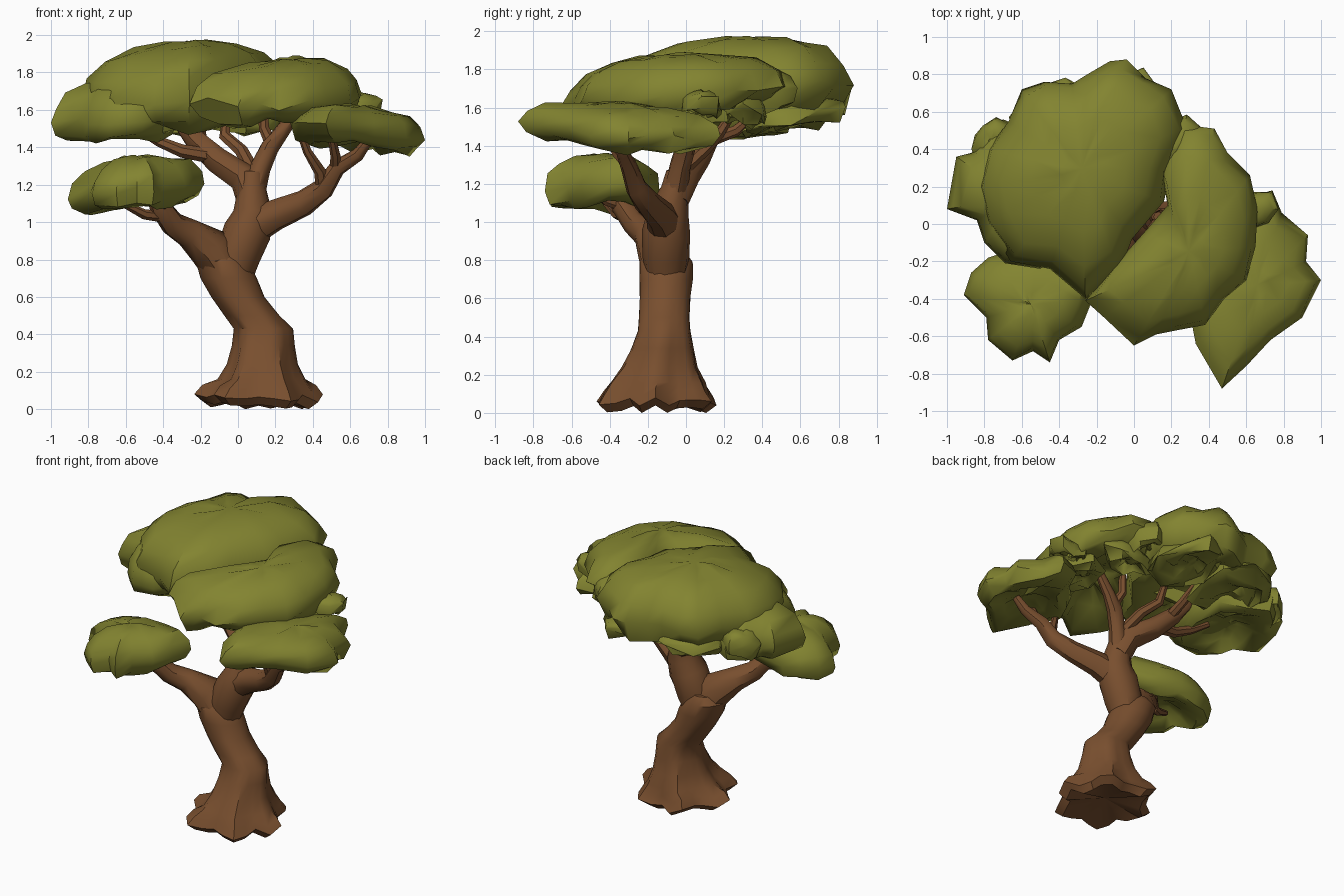
import bpy, bmesh, math, random
from mathutils import Vector

random.seed(4)


def material(name, rgb):
    m = bpy.data.materials.new(name)
    m.diffuse_color = (*rgb, 1)
    return m


LEAF = material("leaf green", (0.225, 0.23, 0.03))
BARK = material("bark brown", (0.19, 0.078, 0.028))


def jit(a):
    return random.uniform(-a, a)


def loft(name, rings, mat, angle, cap_lift=0):
    """Skin a list of equal-length vertex rings and close both ends."""
    bm = bmesh.new()
    vr = [[bm.verts.new(p) for p in r] for r in rings]
    n = len(vr[0])
    for a, b in zip(vr, vr[1:]):
        for i in range(n):
            j = (i + 1) % n
            bm.faces.new((a[i], a[j], b[j], b[i]))
    for r, lift in ((vr[0], cap_lift), (vr[-1], 0)):
        c = bm.verts.new(sum((v.co for v in r), Vector()) / n + Vector((0, 0, lift)))
        for i in range(n):
            bm.faces.new((r[i], r[(i + 1) % n], c))
    bmesh.ops.recalc_face_normals(bm, faces=bm.faces)
    me = bpy.data.meshes.new(name)
    bm.to_mesh(me)
    bm.free()
    me.materials.append(mat)
    ob = bpy.data.objects.new(name, me)
    bpy.context.collection.objects.link(ob)
    bpy.ops.object.select_all(action='DESELECT')
    ob.select_set(True)
    bpy.context.view_layer.objects.active = ob
    bpy.ops.object.shade_smooth_by_angle(angle=math.radians(angle))
    return ob


def limb(name, pts, sides=9):
    """Tapering tube through (x, y, z, radius) points."""
    P = [Vector(p[:3]) for p in pts]
    rings = []
    u = Vector((0, 1, 0))
    for i, p in enumerate(P):
        d = (P[min(i + 1, len(P) - 1)] - P[max(i - 1, 0)]).normalized()
        u = (u - d * u.dot(d)).normalized()
        w = d.cross(u)
        rings.append([p + (u * math.cos(t) + w * math.sin(t)) * pts[i][3] * (1 + jit(.06))
                      for t in (math.tau * k / sides for k in range(sides))])
    return loft(name, rings, BARK, 40)


# lens section: (radius fraction, height fraction), underside slightly hollowed
DOME = [(.25, .3), (.5, .2), (.74, .04), (.91, .12), (1, .38), (.94, .62),
        (.77, .83), (.5, .95), (.2, 1)]


def canopy(name, centre, z0, z1, tilt, outline, rough=.035):
    """Leafy pad: plan outline scaled through the lens section, then tilted."""
    cx, cy = centre
    mean = sum(math.hypot(x - cx, y - cy) for x, y in outline) / len(outline)
    rings = []
    for f, h in DOME:
        ring = []
        for x, y in outline:
            dx, dy = x - cx, y - cy
            d = math.hypot(dx, dy)
            r = d * f if f > .7 else f * (.6 * d + .4 * min(d, mean))
            r *= 1 if f > .95 else 1 + jit(.04)
            px, py = cx + dx / d * r, cy + dy / d * r
            z = z0 + (z1 - z0) * h + tilt[0] * (px - cx) + tilt[1] * (py - cy)
            ring.append((px, py, z + jit(rough if h < .4 else .012)))
        rings.append(ring)
    return loft(name, rings, LEAF, 50)


# trunk with root flare: (cx, cy, z, rx, ry, root lobe depth)
TRUNK = [(.11, -.16, .02, .26, .26, .14), (.11, -.16, .06, .31, .305, .15),
         (.115, -.16, .11, .275, .275, .14), (.125, -.15, .16, .22, .25, .1),
         (.13, -.14, .24, .18, .2, .07), (.135, -.125, .34, .16, .165, .05),
         (.135, -.115, .43, .155, .14, .04), (.075, -.115, .5, .145, .135, .03),
         (.0, -.11, .6, .14, .135, .02), (-.05, -.105, .7, .15, .14, 0),
         (-.085, -.105, .79, .14, .14, 0), (-.09, -.1, .84, .09, .1, 0)]
bump = [jit(.06) for k in range(24)]
drop = [jit(.025) for k in range(24)]
rings = []
for cx, cy, z, rx, ry, lobe in TRUNK:
    ring = []
    for k in range(24):
        t = math.tau * k / 24
        s = 1 + lobe * math.cos(6 * t + .3) + bump[k] * lobe * 5 + jit(.015)
        dz = drop[k] if z < .15 else 0
        ring.append((cx + rx * s * math.cos(t), cy + ry * s * math.sin(t), max(0, z + dz)))
    rings.append(ring)
loft("trunk", rings, BARK, 40, .06)

# main limbs
limb("upper_trunk", [(-.04, -.11, .68, .1), (.0, -.11, .82, .125), (.05, -.1, .95, .125),
                     (.08, -.09, 1.05, .105), (.075, -.06, 1.17, .075), (.08, -.04, 1.26, .06)], 12)
limb("low_left_limb", [(-.04, -.11, .7, .11), (-.15, -.14, .86, .115), (-.26, -.2, .94, .08),
                       (-.35, -.27, .99, .065), (-.42, -.34, 1.09, .055), (-.45, -.37, 1.18, .035)])
limb("right_limb", [(.06, -.1, .97, .1), (.2, -.14, 1.04, .08), (.35, -.2, 1.1, .07),
                    (.46, -.26, 1.18, .058), (.53, -.3, 1.29, .045), (.64, -.33, 1.36, .035),
                    (.7, -.35, 1.44, .025)])
limb("upper_left_limb", [(.075, -.06, 1.12, .08), (.03, -.01, 1.24, .078), (-.11, .06, 1.33, .07),
                         (-.23, .12, 1.44, .058), (-.3, .15, 1.53, .045), (-.33, .17, 1.6, .03)])
limb("upper_right_limb", [(.075, -.06, 1.14, .07), (.12, -.03, 1.29, .055), (.17, 0, 1.4, .052),
                          (.23, .02, 1.48, .04), (.32, .03, 1.6, .03)])

# twigs
for i, pts in enumerate([
        [(-.38, -.3, 1.03, .035), (-.5, -.36, 1.04, .028), (-.62, -.42, 1.1, .018)],
        [(-.42, -.33, 1.08, .03), (-.38, -.42, 1.11, .025), (-.34, -.48, 1.16, .015)],
        [(.45, -.25, 1.16, .04), (.44, -.3, 1.27, .033), (.37, -.36, 1.38, .025), (.34, -.38, 1.46, .02)],
        [(.52, -.29, 1.28, .03), (.52, -.36, 1.36, .028), (.5, -.42, 1.46, .02)],
        [(-.12, .06, 1.35, .045), (-.3, .04, 1.38, .035), (-.42, .06, 1.43, .03), (-.54, .1, 1.5, .02)],
        [(.09, -.04, 1.25, .04), (.02, .1, 1.38, .035), (-.07, .17, 1.46, .032), (-.06, .25, 1.58, .02)],
        [(.18, .0, 1.41, .035), (.14, .05, 1.5, .028), (.13, .04, 1.64, .025)],
        [(-.2, .1, 1.42, .035), (-.2, .26, 1.48, .03), (-.22, .38, 1.58, .02)]]):
    limb(f"twig_{i + 1}", pts, 7)

# leafy pads
canopy("low_left_foliage", (-.55, -.43), 1.06, 1.35, (.1, .0),
       [(-.22, -.4), (-.18, -.27), (-.36, -.18), (-.52, -.14), (-.66, -.14), (-.78, -.18), (-.87, -.26),
        (-.91, -.38), (-.79, -.5), (-.78, -.62), (-.65, -.73), (-.54, -.68), (-.45, -.74), (-.4, -.62),
        (-.28, -.55)], .02)
canopy("back_left_foliage", (-.28, .28), 1.5, 1.965, (.05, .04),
       [(.16, .12), (.2, .3), (.28, .52), (.2, .72), (.06, .78), (-.04, .88), (-.13, .87), (-.25, .8),
        (-.33, .75), (-.48, .76), (-.6, .72), (-.67, .55), (-.78, .4), (-.83, .2), (-.78, 0),
        (-.66, -.2), (-.45, -.24), (-.26, -.4), (-.08, -.26), (-.01, -.08)])
canopy("far_left_foliage", (-.64, .14), 1.42, 1.76, (.05, .02),
       [(-.32, .15), (-.38, .4), (-.56, .5), (-.7, .56), (-.8, .48), (-.87, .38), (-.95, .36), (-1, .08),
        (-.84, .02), (-.8, -.1), (-.69, -.21), (-.5, -.24), (-.36, -.1)], .02)
canopy("front_middle_foliage", (.3, -.15), 1.54, 1.87, (.0, .09),
       [(.65, -.12), (.66, .08), (.62, .26), (.5, .38), (.43, .51), (.27, .53), (.14, .32), (.18, .1),
        (.05, -.05), (-.14, -.26), (-.26, -.41), (-.16, -.5), (0, -.65), (.12, -.59), (.22, -.57),
        (.38, -.54), (.48, -.4), (.6, -.3)])
canopy("right_foliage", (.66, -.33), 1.39, 1.62, (-.09, -.06),
       [(.92, -.2), (.93, -.06), (.79, .06), (.74, .18), (.6, .14), (.5, -.05), (.36, -.2), (.28, -.38),
        (.33, -.64), (.47, -.88), (.6, -.76), (.73, -.62), (.9, -.5), (1, -.3)], .025)

# ragged flat clumps filling the seams and undersides: (x, y, z, radius, half height)
for i, (x, y, z, r, h) in enumerate([
        (.25, .4, 1.7, .16, .1), (.63, .08, 1.62, .12, .06), (-.76, .44, 1.58, .13, .08),
        (.0, .55, 1.58, .24, .07), (-.42, .48, 1.55, .26, .07), (.48, .0, 1.57, .18, .06),
        (-.2, .0, 1.6, .2, .06), (.32, .3, 1.6, .16, .07)]):
    outline = []
    for k in range(9):
        q = r * (1 + jit(.25))
        outline.append((x + q * math.cos(math.tau * k / 9), y + q * math.sin(math.tau * k / 9)))
    canopy(f"leaf_clump_{i + 1}", (x, y), z - h, z + h, (jit(.2), jit(.2)), outline, .04)
